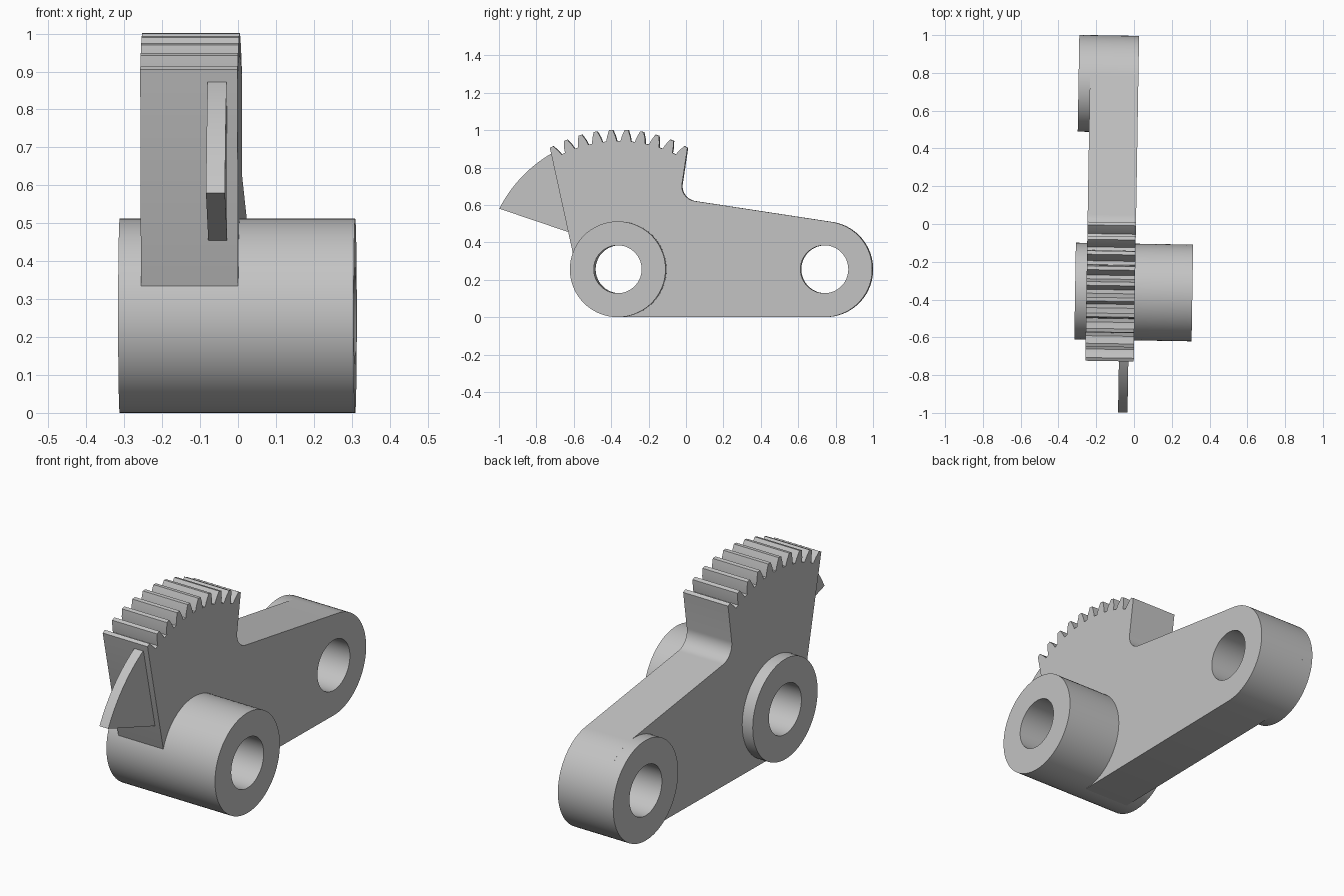
import bpy
import math
from mathutils import Matrix

if "Cube" in bpy.data.objects:
    bpy.data.objects.remove(bpy.data.objects["Cube"])

YAW = Matrix.Rotation(-0.0165, 4, 'Z')
# Profiles are drawn in (y, z) and extruded along x
SIDE = Matrix(((0, 0, 1, 0), (1, 0, 0, 0), (0, 1, 0, 0), (0, 0, 0, 1)))
PIVOT = (-0.36, 0.256)
TIP = (0.74, 0.256)
R_BOSS, R_HOLE = 0.256, 0.128

metal = bpy.data.materials.new("grey metal")
metal.diffuse_color = (0.55, 0.55, 0.55, 1)
metal.use_nodes = True
metal.node_tree.nodes["Principled BSDF"].inputs["Base Color"].default_value = metal.diffuse_color


def arc(c, r, a0, a1, n):
    """Points on an arc, angles in degrees."""
    out = []
    for i in range(n + 1):
        a = math.radians(a0 + (a1 - a0) * i / n)
        out.append((c[0] + r * math.cos(a), c[1] + r * math.sin(a)))
    return out


def circle(c, r, n=72):
    return arc(c, r, 0, 360, n)[:-1]


def extrude(name, loops, x0, x1):
    """Extrude an outline (first loop) with holes (other loops) from x0 to x1."""
    cu = bpy.data.curves.new(name, 'CURVE')
    cu.dimensions = '2D'
    cu.fill_mode = 'BOTH'
    cu.extrude = (x1 - x0) / 2
    for pts in loops:
        sp = cu.splines.new('POLY')
        sp.points.add(len(pts) - 1)
        for p, (u, v) in zip(sp.points, pts):
            p.co = (u, v, 0, 1)
        sp.use_cyclic_u = True
    tmp = bpy.data.objects.new(name + "_profile", cu)
    bpy.context.collection.objects.link(tmp)
    bpy.context.view_layer.update()
    dg = bpy.context.evaluated_depsgraph_get()
    me = bpy.data.meshes.new_from_object(tmp.evaluated_get(dg))
    bpy.data.objects.remove(tmp)
    me.name = name
    me.transform(YAW @ Matrix.Translation(((x0 + x1) / 2, 0, 0)) @ SIDE)
    me.materials.clear()
    me.materials.append(metal)
    ob = bpy.data.objects.new(name, me)
    bpy.context.collection.objects.link(ob)
    # Weld caps to walls and make normals consistent
    import bmesh
    bm = bmesh.new()
    bm.from_mesh(me)
    bmesh.ops.remove_doubles(bm, verts=bm.verts, dist=1e-5)
    bmesh.ops.recalc_face_normals(bm, faces=bm.faces)
    bm.to_mesh(me)
    bm.free()
    bpy.ops.object.select_all(action='DESELECT')
    ob.select_set(True)
    bpy.context.view_layer.objects.active = ob
    bpy.ops.object.shade_smooth_by_angle(angle=math.radians(25))
    return ob


# Gear teeth, from the right-hand tip to the left-hand tip
PITCH = 6.4
teeth = []
for i in range(10):
    mid = 90 + (i - 4.5) * PITCH
    tooth = [(0.686, -2.35), (0.712, -1.8), (0.746, -0.75),
             (0.746, 0.75), (0.712, 1.8), (0.686, 2.35)]
    if i == 0:
        tooth = tooth[2:]
    if i == 9:
        tooth = tooth[:4]
    for r, d in tooth:
        a = math.radians(mid + d)
        teeth.append((PIVOT[0] + r * math.cos(a), PIVOT[1] + r * math.sin(a)))

# Lever plate: rounded end, sloping top, fillet, toothed sector, buried heel
outline = [(PIVOT[0], 0.0)]
outline += arc(TIP, R_BOSS, -90, 81.1, 40)
outline += arc((0.058, 0.70), 0.08, 261, 172.5, 14)
outline += teeth
outline += [(-0.603, 0.333)]
outline += arc(PIVOT, 0.245, 165, 255, 16)
extrude("lever_plate", [outline, circle(PIVOT, 0.2), circle(TIP, R_HOLE)], -0.246, 0.0105)

# Pivot sleeve running through the plate
extrude("pivot_sleeve", [circle(PIVOT, R_BOSS), circle(PIVOT, R_HOLE)], -0.306, 0.315)

# Raised pad on the far end
extrude("end_pad", [circle(TIP, R_BOSS), circle(TIP, R_HOLE)], -0.306, -0.246)

# Thin curved stop fin on the front edge
fin = arc(PIVOT, 0.716, 153.1, 120.5, 20) + [(-0.70, 0.85), (-0.60, 0.445)]
extrude("stop_fin", [fin], -0.068, -0.018)
